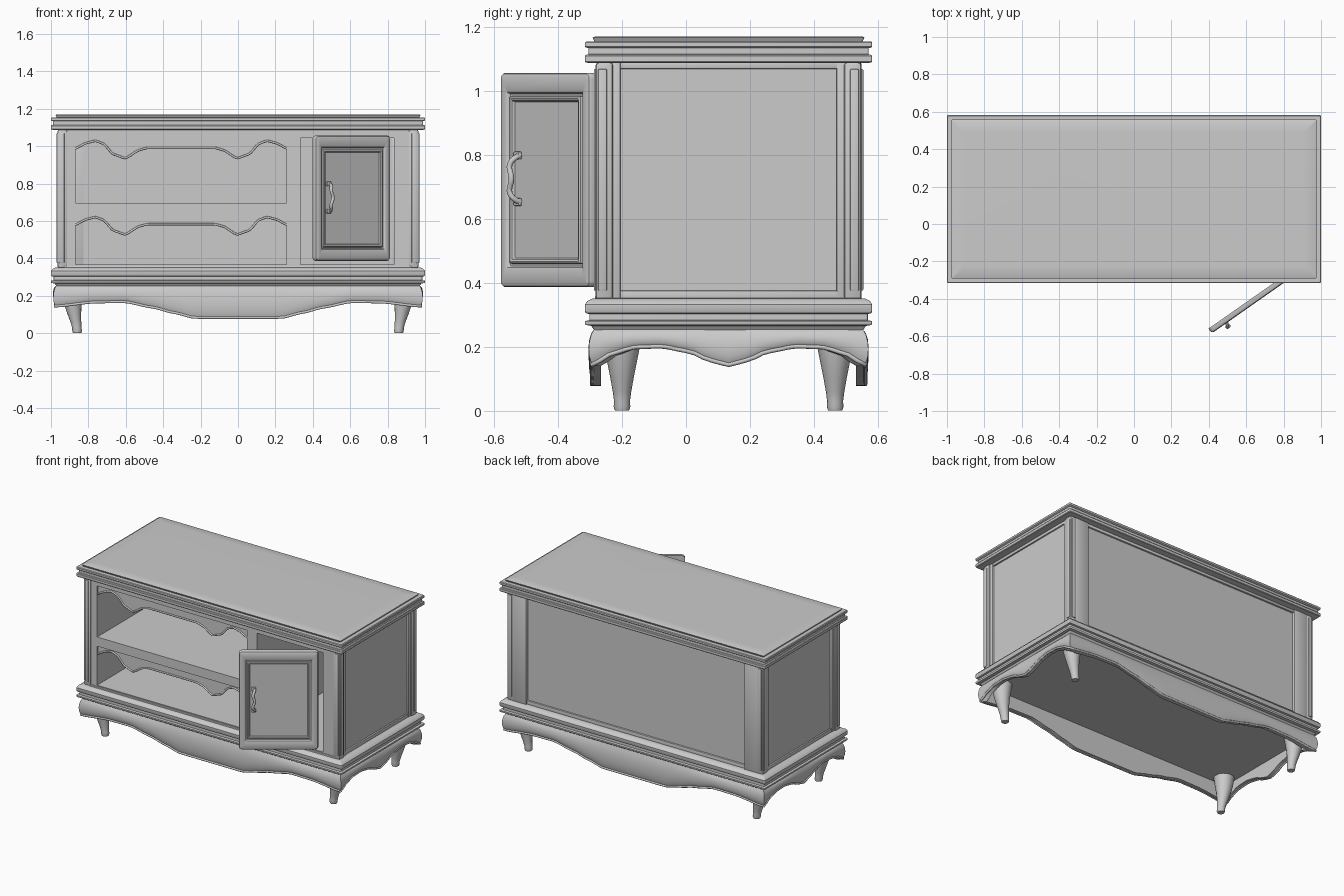
import bpy, bmesh, math
from mathutils import Matrix, Vector

if "Cube" in bpy.data.objects:
    bpy.data.objects.remove(bpy.data.objects["Cube"], do_unlink=True)

GREY = (0.6, 0.6, 0.6, 1)
mat = bpy.data.materials.new("plain_grey")
mat.use_nodes = True
mat.diffuse_color = GREY
mat.node_tree.nodes["Principled BSDF"].inputs["Base Color"].default_value = GREY

CY = 0.133           # middle of the cabinet in y
HX, HY = 1.0, 0.449  # half size of the mouldings


def finish(name, bm, angle=35):
    bmesh.ops.recalc_face_normals(bm, faces=bm.faces)
    me = bpy.data.meshes.new(name)
    bm.to_mesh(me)
    bm.free()
    for p in me.polygons:
        p.use_smooth = True
    me.set_sharp_from_angle(angle=math.radians(angle))
    me.materials.append(mat)
    ob = bpy.data.objects.new(name, me)
    bpy.context.collection.objects.link(ob)
    return ob


def skin(name, rings, closed=False, angle=35):
    """Bridge equal rings of points; cap the ends unless closed."""
    bm = bmesh.new()
    vs = [[bm.verts.new(p) for p in r] for r in rings]
    pairs = list(zip(vs, vs[1:])) + ([(vs[-1], vs[0])] if closed else [])
    n = len(vs[0])
    for a, b in pairs:
        for i in range(n):
            j = (i + 1) % n
            bm.faces.new((a[i], a[j], b[j], b[i]))
    if not closed:
        bm.faces.new(vs[0])
        bm.faces.new(vs[-1])
    return finish(name, bm, angle)


def box(name, x, y, z, bevel=0.0):
    bm = bmesh.new()
    bmesh.ops.create_cube(bm, size=1)
    for v in bm.verts:
        v.co = Vector([(min(r) + max(r)) / 2 + c * abs(r[1] - r[0])
                       for r, c in zip((x, y, z), v.co)])
    if bevel:
        bmesh.ops.bevel(bm, geom=bm.edges[:], offset=bevel, segments=2,
                        profile=0.5, affect='EDGES')
    return finish(name, bm)


def rect(hx, hy, r, steps=4):
    """Rounded rectangle outline."""
    pts = []
    for k, (sx, sy) in enumerate(((1, 1), (-1, 1), (-1, -1), (1, -1))):
        for i in range(steps + 1):
            a = math.pi / 2 * (k + i / steps)
            pts.append((sx * (hx - r) + r * math.cos(a),
                        sy * (hy - r) + r * math.sin(a)))
    return pts


def moulding(name, profile):
    skin(name, [[(x, y + CY, z) for x, y in rect(HX - i, HY - i, 0.006)]
                for i, z in profile])


def wave(points, d):
    """Eased height through (distance, height) points."""
    for (a, za), (b, zb) in zip(points, points[1:]):
        if d <= b:
            t = (d - a) / (b - a)
            return za + (zb - za) * (t + t * t * (3 - 2 * t)) / 2
    return points[-1][1]


def rod(name, pts, radius, cyclic=False):
    cu = bpy.data.curves.new(name, 'CURVE')
    cu.dimensions = '3D'
    cu.bevel_depth = radius
    cu.bevel_resolution = 2
    cu.use_fill_caps = True
    sp = cu.splines.new('POLY')
    sp.points.add(len(pts) - 1)
    for p, c in zip(sp.points, pts):
        p.co = (*c, 1)
    sp.use_cyclic_u = cyclic
    cu.materials.append(mat)
    ob = bpy.data.objects.new(name, cu)
    bpy.context.collection.objects.link(ob)
    return ob


# Top slab and base moulding
moulding("top_slab", [(.02, 1.086), (.003, 1.088), (0, 1.092), (0, 1.108), (.003, 1.112),
                      (.011, 1.114), (.011, 1.133), (.003, 1.135), (0, 1.138), (0, 1.15),
                      (.004, 1.154), (.03, 1.154), (.024, 1.166), (.03, 1.169), (.09, 1.17)])
moulding("base_moulding", [(.03, .25), (.02, .265), (.002, .268), (0, .272), (0, .28),
                           (.014, .283), (.014, .302), (.003, .305), (0, .31), (0, .332),
                           (.008, .343), (.022, .35), (.04, .352)])

# Scalloped apron all round
LONG = [(0, .078), (.24, .078), (.35, .105), (.47, .135), (.62, .165), (.78, .163), (1, .14)]
SHORT = [(0, .14), (.06, .155), (.13, .184), (.22, .2), (.31, .197), (.38, .178), (HY, .14)]
loop = []
for side, (n, half, prof) in enumerate(((64, HX, LONG), (32, HY, SHORT)) * 2):
    for i in range(n):
        t = -1 + 2 * i / n
        x, y = ((t, -1), (1, t), (-t, 1), (-1, -t))[side]
        loop.append((x, y, wave(prof, abs(t) * half)))


def apron_ring(inset, v):
    return [(x * (HX - inset), CY + y * (HY - inset), .256 + v * (zb - .256))
            for x, y, zb in loop]


outer = [(.03, 0), (.02, .15), (.014, .35), (.012, .55), (.014, .75), (.02, .92), (.026, 1)]
skin("apron", [apron_ring(i, v) for i, v in outer + [(.05, 1), (.05, 0)]], closed=True)
rod("apron_bead", apron_ring(.022, .97), .007, cyclic=True)

# Tapered curved legs
LEG = [(.25, .064, 0), (.2, .056, 0), (.15, .046, .003), (.1, .036, .01),
       (.06, .029, .018), (.03, .025, .023), (.012, .026, .025), (0, .022, .025)]
for sx in (-1, 1):
    for sy in (-1, 1):
        skin("leg", [[(sx * (.885 - s) + r * math.cos(a), CY + sy * .333 + r * math.sin(a), z)
                      for a in (math.tau * k / 16 for k in range(16))] for z, r, s in LEG])

# Corner posts with raised strips
Z = (.345, 1.09)
SZ = (.375, 1.068)
for sx in (-1, 1):
    for sy in (-1, 1):
        box("corner_post", (sx * .912, sx * .965), (CY + sy * .36, CY + sy * .416), Z, .012)
        box("post_end_strip", (sx * .95, sx * .97), (CY + sy * .38, CY + sy * .408), SZ, .004)
        box("post_face_strip", (sx * .928, sx * .955), (CY + sy * .4, CY + sy * .421), SZ, .004)
        # Stiles of the end panels
        box("end_stile", (sx * .92, sx * .955), (CY + sy * .338, CY + sy * .37), Z, .004)
    box("end_panel", (sx * .92, sx * .942), (CY - .36, CY + .36), Z)
    for z in ((1.068, 1.09), (.345, .375)):
        box("end_rail", (sx * .92, sx * .952), (CY - .36, CY + .36), z, .003)
    box("back_stile", (sx * .82, sx * .925), (.51, .548), Z, .006)

# Back
box("back_panel", (-.92, .92), (.51, .528), Z)
box("back_top_rail", (-.85, .85), (.51, .54), (1.068, 1.09), .003)
box("back_bottom_rail", (-.85, .85), (.51, .54), (.345, .375), .003)

# Carcass: walls, divider, shelf, floor and front rails
F = -.276
box("left_wall", (-.93, -.868), (F, .515), Z)
box("divider", (.26, .335), (F, .515), Z)
box("right_stile", (.835, .93), (F, -.24), Z)
box("shelf", (-.88, .27), (F, .515), (.632, .695))
box("cabinet_floor", (-.93, .93), (F, .515), (.34, .367))
box("front_top_rail", (-.93, .93), (F, -.24), (1.043, 1.09))
box("bottom_lip", (-.93, .93), (F - .008, F + .02), (.345, .36), .004)

# Wavy valances over the two open bays
VAL = [(0, -.06), (.18, -.06), (.22, -.07), (.3, -.115), (.36, -.095), (.42, -.035),
       (.46, -.022), (.5, -.032), (.575, -.066)]
for name, top in (("upper_valance", 1.045), ("lower_valance", .637)):
    xs = [-.572 + 1.144 * i / 80 for i in range(81)]
    edge = [(x - .304, top + wave(VAL, abs(x))) for x in xs]
    skin(name, [[(x, -.268, top), (x, -.268, z), (x, -.25, z), (x, -.25, top)]
                for x, z in edge])
    rod(name + "_bead", [(x, -.268, z + .005) for x, z in edge], .006)

# Open door, made closed and then swung on its hinge
W, H = .245, .335
DOOR = [(0, 0, 0), (0, 0, .02), (.004, .004, .027), (.014, .014, .031), (.034, .05, .031),
        (.04, .062, .027), (.044, .067, .018), (.05, .073, .018), (.052, .075, .027),
        (.058, .081, .03), (.064, .087, .027), (.068, .091, .017)]
door = skin("door", [[(x - W, -d, z + .721) for x, z in rect(W - ix, H - iz, max(.02 - ix, .003))]
                     for ix, iz, d in DOOR])
grip = [(-.398 + .006 * math.cos(6 * t), -.018 - .034 * max(0, 1 - t ** 6), .725 + .074 * t)
        for t in (-1 + i / 10 for i in range(21))]
handle = rod("door_handle", grip, .009)
mounts = [box("handle_mount", (-.414, -.386), (-.03, -.015), (z - .012, z + .012), .004)
          for z in (.652, .798)]
swing = Matrix.Translation((.80, -.278, 0)) @ Matrix.Rotation(math.radians(35), 4, 'Z')
for ob in [door, handle] + mounts:
    ob.matrix_world = swing
